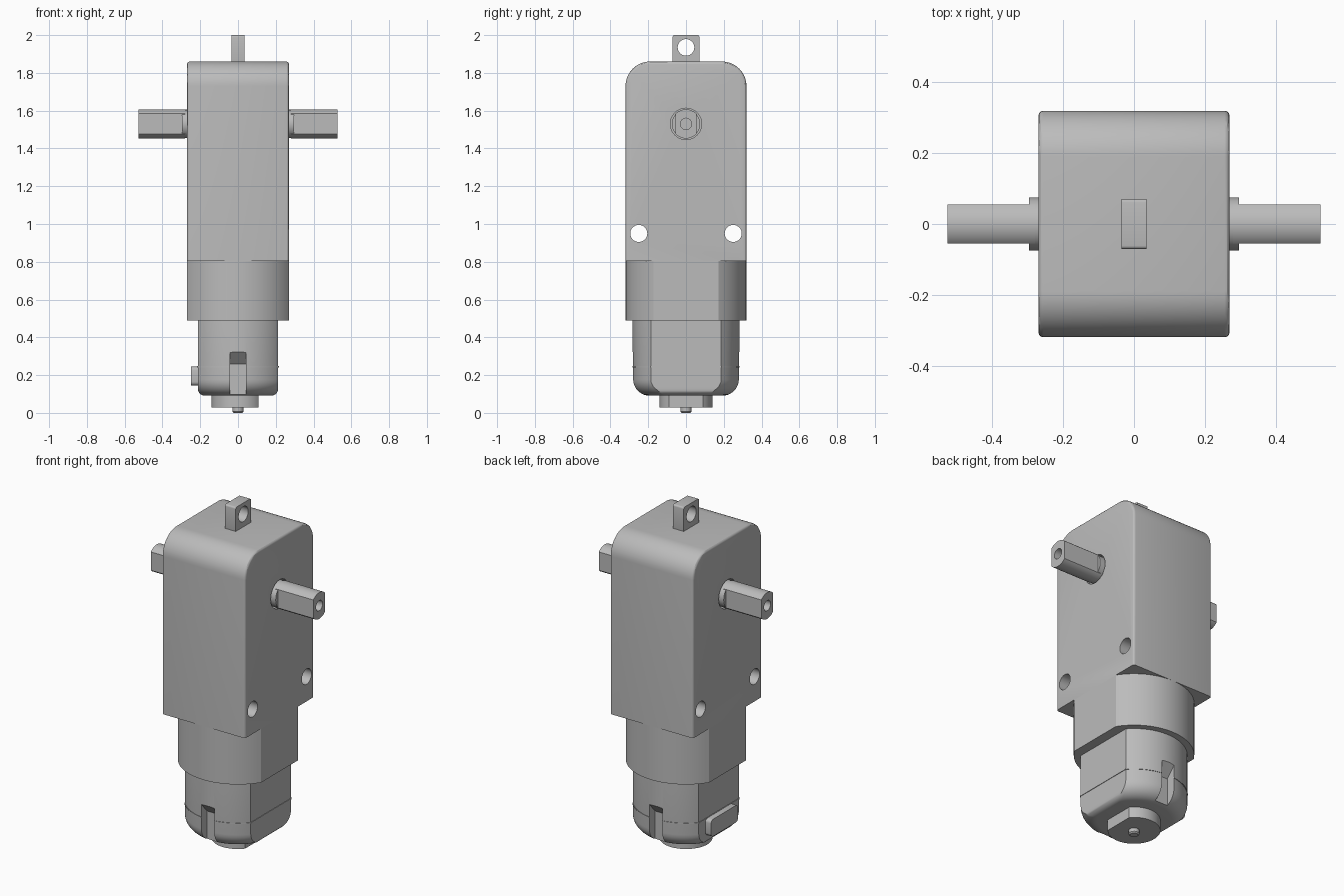
import bpy, bmesh, math
from mathutils import Matrix, Vector

cube = bpy.data.objects.get("Cube")
if cube:
    bpy.data.objects.remove(cube)

grey = bpy.data.materials.new("plain grey")
grey.use_nodes = True
grey.diffuse_color = (0.5, 0.5, 0.5, 1)
grey.node_tree.nodes["Principled BSDF"].inputs["Base Color"].default_value = (0.5, 0.5, 0.5, 1)

# Cyclic turn: local z -> world x, local x -> world y, local y -> world z
ALONG_X = Matrix(((0, 0, 1), (1, 0, 0), (0, 1, 0))).to_4x4()


def finish(name, bm, matrix=None):
    bmesh.ops.recalc_face_normals(bm, faces=bm.faces)
    if matrix:
        bm.transform(matrix)
    mesh = bpy.data.meshes.new(name)
    bm.to_mesh(mesh)
    bm.free()
    mesh.materials.append(grey)
    obj = bpy.data.objects.new(name, mesh)
    bpy.context.collection.objects.link(obj)
    return obj


def ring(radius, right, left, z, n=28):
    """Circle whose sides are cut flat at x = right and x = -left."""
    a = math.acos(min(1, right / radius))
    b = math.pi - math.acos(min(1, left / radius))
    angles = [a + (b - a) * i / n for i in range(n + 1)]
    half = [(radius * math.cos(t), radius * math.sin(t)) for t in angles]
    back = [(x, -y) for x, y in reversed(half)]
    return [Vector((x, y, z)) for x, y in half + back]


def loft(name, sections, matrix=None):
    """Join flat-sided circles (radius, right, left, z) into a closed solid."""
    bm = bmesh.new()
    rings = [[bm.verts.new(p) for p in ring(*s)] for s in sections]
    for lower, upper in zip(rings, rings[1:]):
        for i in range(len(lower)):
            j = (i + 1) % len(lower)
            bm.faces.new((lower[i], lower[j], upper[j], upper[i]))
    bm.faces.new(rings[0])
    bm.faces.new(rings[-1])
    bmesh.ops.remove_doubles(bm, verts=bm.verts, dist=1e-5)
    return finish(name, bm, matrix)


def box(name, size, centre, bevel=0.0, axis=None):
    """Box, optionally with the edges parallel to one axis rounded."""
    bm = bmesh.new()
    bmesh.ops.create_cube(bm, size=1)
    bm.transform(Matrix.Translation(centre) @ Matrix.Diagonal((*size, 1)))
    if bevel:
        edges = [e for e in bm.edges
                 if abs((e.verts[0].co - e.verts[1].co)[axis]) > 1e-4]
        bmesh.ops.bevel(bm, geom=edges, offset=bevel, segments=4,
                        profile=0.5, affect='EDGES')
    return finish(name, bm)


def rod(name, radius, x0, x1, y, z):
    """Round rod along x."""
    bm = bmesh.new()
    bmesh.ops.create_cone(bm, cap_ends=True, segments=40, radius1=radius,
                          radius2=radius, depth=x1 - x0)
    return finish(name, bm, Matrix.Translation(((x0 + x1) / 2, y, z)) @ ALONG_X)


def cut(obj, cutters):
    for cutter in cutters:
        cutter.hide_render = True
        mod = obj.modifiers.new("cut", 'BOOLEAN')
        mod.operation = 'DIFFERENCE'
        mod.solver = 'EXACT'
        mod.object = cutter
    bpy.context.view_layer.update()
    graph = bpy.context.evaluated_depsgraph_get()
    mesh = bpy.data.meshes.new_from_object(obj.evaluated_get(graph))
    obj.modifiers.clear()
    obj.data = mesh
    for cutter in cutters:
        bpy.data.objects.remove(cutter)


# Gearbox housing: broad rounding on top, fine rounding along the side faces
W, D, BASE, TOP, AXLE_Z = 0.27, 0.32, 0.805, 1.86, 1.53
bm = bmesh.new()
bmesh.ops.create_cube(bm, size=1)
bm.transform(Matrix.Translation((0, 0, (BASE + TOP) / 2))
             @ Matrix.Diagonal((2 * W, 2 * D, TOP - BASE, 1)))
top_edges = [e for e in bm.edges if all(v.co.z > BASE + 0.1 for v in e.verts)
             and e.verts[0].co.x * e.verts[1].co.x < 0]
bmesh.ops.bevel(bm, geom=top_edges, offset=0.13, segments=12, profile=0.5, affect='EDGES')
rim = [e for e in bm.edges if e.verts[0].co.x * e.verts[1].co.x > 0
       and any(v.co.z > BASE + 0.1 for v in e.verts)]
bmesh.ops.bevel(bm, geom=rim, offset=0.014, segments=3, profile=0.5, affect='EDGES')
housing = finish("gearbox_housing", bm)

# Mounting holes and clearance recesses around the axle
cut(housing, [rod("hole_cutter", 0.045, -0.5, 0.5, s * 0.25, 0.95) for s in (-1, 1)]
    + [rod("recess_cutter", 0.083, min(s * 0.23, s * 0.4), max(s * 0.23, s * 0.4), 0, AXLE_Z)
       for s in (-1, 1)])

# Top lug with its hole
lug = box("top_lug", (0.07, 0.142, 0.16), (0, 0, 1.92), 0.01, 0)
cut(lug, [rod("lug_cutter", 0.044, -0.2, 0.2, 0, 1.935)])

# Axle collars and flat-sided axle ends with centre holes
for side, label in ((1, "left"), (-1, "right")):
    turn = Matrix.Translation((0, 0, AXLE_Z)) @ ALONG_X
    loft(label + "_axle_collar", [(0.075, 0.075, 0.075, side * x) for x in (0.2, 0.297)], turn)
    axle = loft(label + "_axle", [(0.077, 0.055, 0.055, side * x) for x in (0.28, 0.527)], turn)
    cut(axle, [rod("bore_cutter", 0.03, *sorted((side * 0.4, side * 0.6)), 0, AXLE_Z)])

# Sleeve that holds the motor
loft("motor_sleeve", [(D, W, W, z) for z in (0.49, BASE)])

# Motor can with a rounded lower end
R, F = 0.283, 0.213
sections = []
for i in range(9):
    t = math.pi / 2 * i / 8
    z = 0.092 + 0.085 * (1 - math.cos(t))
    rise = min(1, (z - 0.092) / 0.035)
    flat = F - 0.035 * (1 - math.sqrt(1 - (1 - rise) ** 2))
    sections.append((R - 0.085 * (1 - math.sin(t)), flat, flat, z))
sections.append((R, F, F, 0.5))
motor = loft("motor_can", sections)

# Sloped vent slots at front and back
slots = []
for s in (-1, 1):
    bm = bmesh.new()
    outline = [(0.4, 0.0), (0.4, 0.45), (0.225, 0.26), (0.225, 0.0)]
    face = bm.faces.new([bm.verts.new((-0.042, s * y, z)) for y, z in outline])
    extruded = bmesh.ops.extrude_face_region(bm, geom=[face])["geom"]
    bmesh.ops.translate(bm, vec=(0.084, 0, 0),
                        verts=[v for v in extruded if isinstance(v, bmesh.types.BMVert)])
    slots.append(finish("slot_cutter", bm))
cut(motor, slots)

# Thin seam around the can, broken at the slots
seam = loft("motor_seam", [(R + 0.003, F + 0.003, F + 0.003, z) for z in (0.241, 0.247)])
cut(seam, [box("seam_cutter", (0.084, 0.2, 0.1), (0, s * 0.325, 0.245)) for s in (-1, 1)])

# Side tab, end boss and motor shaft tip
box("side_tab", (0.06, 0.25, 0.1), (-0.22, 0, 0.195), 0.02, 0)
loft("end_boss", [(0.14, 0.108, 0.14, z) for z in (0.028, 0.1)])
loft("shaft_tip", [(0.022, 0.022, 0.022, 0.0), (0.029, 0.029, 0.029, 0.007),
                   (0.029, 0.029, 0.029, 0.04)])

# Smooth shading with crisp edges
bpy.ops.object.select_all(action='DESELECT')
for obj in bpy.context.scene.objects:
    if obj.type == 'MESH':
        obj.select_set(True)
        bpy.context.view_layer.objects.active = obj
bpy.ops.object.shade_smooth_by_angle(angle=math.radians(30))
